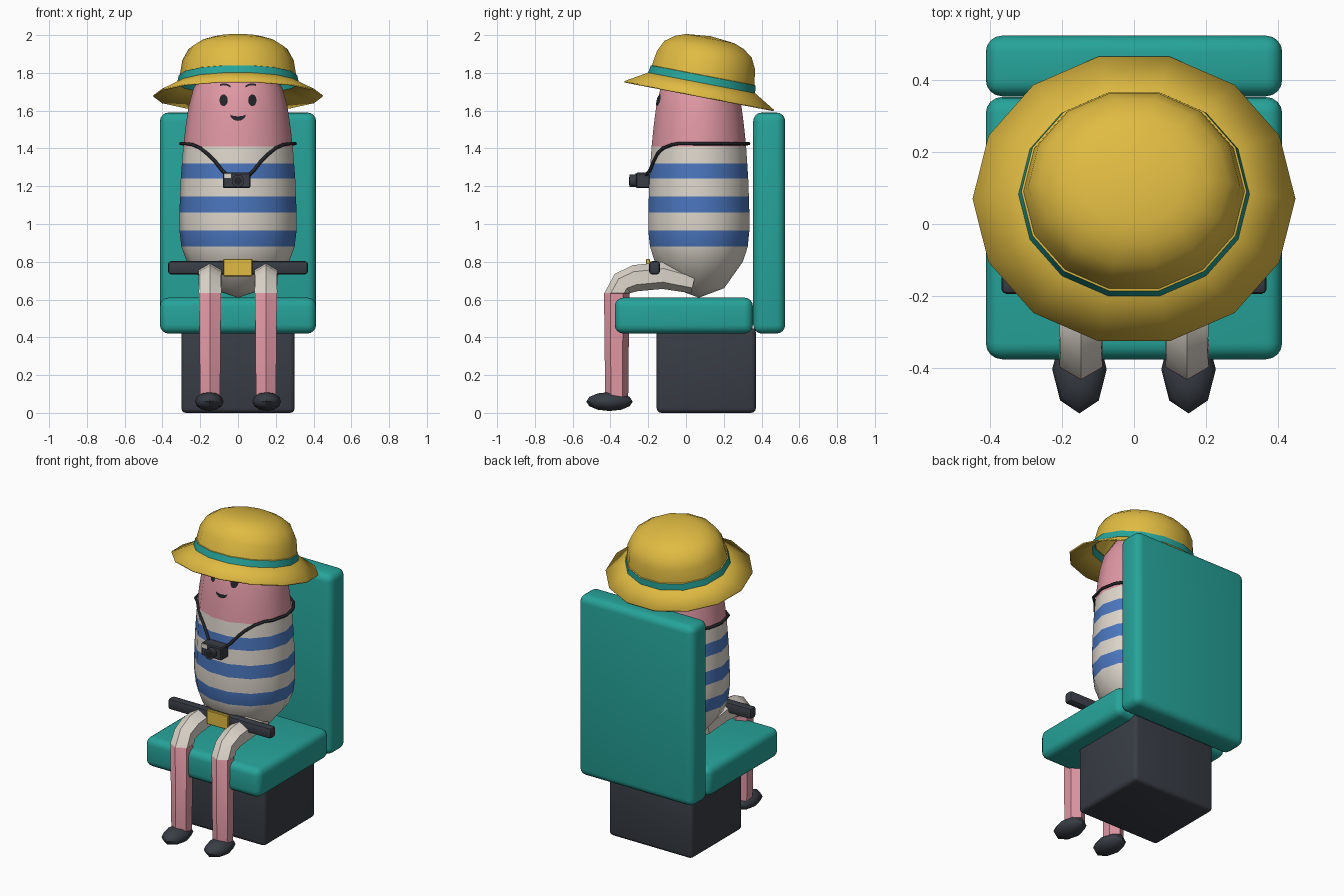
import bpy, bmesh, math
from mathutils import Vector
from mathutils.bvhtree import BVHTree

if "Cube" in bpy.data.objects:
    bpy.data.objects.remove(bpy.data.objects["Cube"])


def material(name, r, g, b):
    lin = [((c / 255 + 0.055) / 1.055) ** 2.4 for c in (r, g, b)]
    m = bpy.data.materials.new(name)
    m.diffuse_color = (*lin, 1)
    m.use_nodes = True
    m.node_tree.nodes["Principled BSDF"].inputs["Base Color"].default_value = m.diffuse_color
    return m


TEAL = material("teal", 38, 164, 154)
GOLD = material("straw_gold", 224, 187, 66)
PINK = material("pink_skin", 224, 152, 164)
CREAM = material("cream", 221, 214, 203)
BLUE = material("stripe_blue", 74, 118, 190)
GREY = material("charcoal", 56, 61, 69)
BLACK = material("black", 36, 37, 41)


def finish(name, bm, mats, angle=30):
    bmesh.ops.recalc_face_normals(bm, faces=bm.faces[:])
    me = bpy.data.meshes.new(name)
    bm.to_mesh(me)
    bm.free()
    for m in mats:
        me.materials.append(m)
    ob = bpy.data.objects.new(name, me)
    bpy.context.collection.objects.link(ob)
    bpy.ops.object.select_all(action='DESELECT')
    ob.select_set(True)
    bpy.context.view_layer.objects.active = ob
    bpy.ops.object.shade_smooth_by_angle(angle=math.radians(angle))
    return ob


def box(name, lo, hi, mat, bevel=0.0, segments=3):
    bm = bmesh.new()
    bmesh.ops.create_cube(bm, size=1)
    for v in bm.verts:
        v.co = [(l + h) / 2 + c * (h - l) for c, l, h in zip(v.co, lo, hi)]
    if bevel:
        bmesh.ops.bevel(bm, geom=bm.edges[:], offset=bevel, segments=segments,
                        profile=0.5, affect='EDGES')
    return finish(name, bm, [mat], 35)


def loft(rings, mats, band):
    """Skin a list of rings (a one-point ring is a pole); band(i) gives the material."""
    bm = bmesh.new()
    rows = [[bm.verts.new(p) for p in ring] for ring in rings]
    for i, (a, b) in enumerate(zip(rows, rows[1:])):
        n = max(len(a), len(b))
        for k in range(n):
            q = [a[k % len(a)], a[(k + 1) % len(a)], b[(k + 1) % len(b)], b[k % len(b)]]
            f = bm.faces.new(list(dict.fromkeys(q)))
            f.material_index = band(i)
    return bm


def oval(r, z, squash, n=14):
    if r == 0:
        return [(0, 0, z)]
    return [(r * math.cos(2 * math.pi * k / n), r * squash * math.sin(2 * math.pi * k / n), z)
            for k in range(n)]


# Seat
box("seat_cushion", (-.413, -.377, .42), (.413, .354, .61), TEAL, .045, 4)
box("seat_back", (-.413, .356, .42), (.413, .525, 1.59), TEAL, .045, 4)
box("pedestal", (-.30, -.155, 0), (.30, .37, .45), GREY, .025)

# Body: skin above a striped shirt
CY = 0.068
profile = [(0, .61), (.155, .66), (.27, .80), (.30, .88), (.31, .965), (.31, 1.06),
           (.307, 1.145), (.303, 1.24), (.297, 1.32), (.29, 1.41), (.277, 1.52),
           (.262, 1.62), (.235, 1.72), (.165, 1.83), (0, 1.89)]


def shirt(i):
    return 2 if i >= 9 else (1 if i in (3, 5, 7) else 0)


bm = loft([oval(r, z, .885) for r, z in profile], [], shirt)
for v in bm.verts:
    v.co.y += CY
tree = BVHTree.FromBMesh(bm)
finish("body", bm, [CREAM, BLUE, PINK], 40)


def on_body(x, z, gap=.005):
    hit = tree.ray_cast(Vector((x, -2, z)), Vector((0, 1, 0)))[0]
    return Vector((x, hit.y - gap, z))


# Face details laid on the head
def face_strip(name, upper, lower):
    bm = bmesh.new()
    a = [bm.verts.new(on_body(*p)) for p in upper]
    b = [bm.verts.new(on_body(*p)) for p in lower]
    for i in range(len(a) - 1):
        bm.faces.new((a[i], b[i], b[i + 1], a[i + 1]))
    bmesh.ops.remove_doubles(bm, verts=bm.verts[:], dist=.0005)
    return finish(name, bm, [BLACK])


T = [math.pi * k / 8 for k in range(9)]
for s, side in ((-1, "left"), (1, "right")):
    face_strip(side + "_eye",
               [(s * .076 - .022 * math.cos(t), 1.655 + .031 * math.sin(t)) for t in T],
               [(s * .076 - .022 * math.cos(t), 1.655 - .031 * math.sin(t)) for t in T])
    arch = [(s * (.04 + .018 * k), 1.728 + (0, .009, .012, .008)[k]) for k in range(4)]
    face_strip(side + "_eyebrow", [(x, z + .005) for x, z in arch],
               [(x, z - .005) for x, z in arch])
face_strip("smile", [(-.042 * math.cos(t), 1.582 - .012 * math.sin(t)) for t in T],
           [(-.042 * math.cos(t), 1.582 - .036 * math.sin(t)) for t in T])

# Tilted sun hat with band
hat_profile = [(.45, 0), (.322, .068), (.314, .108), (.308, .110), (.295, .19),
               (.262, .25), (.205, .287), (.145, .307), (0, .32)]
bm = loft([oval(r, z, .92) for r, z in hat_profile], [], lambda i: 1 if i == 1 else 0)
hat = finish("sun_hat", bm, [GOLD, TEAL], 32)
hat.location = (0, .07, 1.68)
hat.rotation_euler.x = math.radians(-10.9)
sol = hat.modifiers.new("thickness", 'SOLIDIFY')
sol.thickness = .008
sol.offset = -1

# Legs: six-sided tubes, trousers to the knee, then bare shin
path = [(.04, .69, .058), (-.12, .728, .072), (-.27, .713, .07), (-.335, .685, .066),
        (-.362, .635, .07), (-.367, .632, .067), (-.367, .08, .061)]
for s, side in ((-1, "left"), (1, "right")):
    rings = []
    for i, (y, z, r) in enumerate(path):
        p, q = path[max(i - 1, 0)], path[min(i + 1, len(path) - 1)]
        d = Vector((q[0] - p[0], q[1] - p[1])).normalized()
        if i >= 4:
            d = Vector((0, -1))
        n = Vector((d.y, -d.x))
        x = s * (.14 if i == 0 else .148)
        rings.append([(x + r * math.sin(math.pi * k / 3),
                       y + n.x * r * math.cos(math.pi * k / 3),
                       z + n.y * r * math.cos(math.pi * k / 3)) for k in range(6)])
    bm = loft(rings, [], lambda i: 1 if i >= 4 else 0)
    bmesh.ops.holes_fill(bm, edges=[e for e in bm.edges if e.is_boundary])
    finish(side + "_leg", bm, [CREAM, PINK], 35)

    # Shoe
    bm = bmesh.new()
    bmesh.ops.create_uvsphere(bm, u_segments=8, v_segments=6, radius=1)
    for v in bm.verts:
        v.co = (s * .152 + v.co.x * .076, -.405 + v.co.y * .123, .06 + v.co.z * .05)
    finish(side + "_shoe", bm, [GREY], 50)

# Lap bar and buckle
box("lap_bar", (-.37, -.195, .733), (.37, -.138, .803), GREY, .015, 2)
box("buckle", (-.078, -.212, .723), (.076, -.19, .815), GOLD, .004, 1)

# Camera
box("camera_body", (-.08, -.265, 1.19), (.066, -.19, 1.272), GREY, .006, 1)
box("camera_flash", (-.074, -.269, 1.243), (-.036, -.262, 1.268), CREAM)
for name, r, y0, y1, mat in (("camera_lens", .033, -.30, -.26, GREY),
                             ("lens_glass", .021, -.303, -.298, BLACK)):
    bm = bmesh.new()
    bmesh.ops.create_cone(bm, cap_ends=True, segments=14, radius1=r, radius2=r, depth=1)
    for v in bm.verts:
        x, y, z = v.co
        v.co = (x, (y0 + y1) / 2 + z * (y1 - y0), 1.228 + y)
    finish(name, bm, [mat])

# Neck strap: V at the front, loop round the back
half = [Vector((.055, -.215, 1.255))]
half += [on_body(x, z, .008) for x, z in ((.085, 1.285), (.12, 1.33), (.16, 1.37),
                                          (.20, 1.402), (.24, 1.42))]
half += [Vector((.303 * math.cos(a), CY + .268 * math.sin(a), 1.425))
         for a in (math.radians(d) for d in (-25, 0, 20, 40, 60, 80))]
pts = half + [Vector((-p.x, p.y, p.z)) for p in reversed(half)]
cu = bpy.data.curves.new("camera_strap", 'CURVE')
cu.dimensions = '3D'
cu.bevel_depth = .009
cu.bevel_resolution = 1
sp = cu.splines.new('POLY')
sp.points.add(len(pts) - 1)
for p, co in zip(sp.points, pts):
    p.co = (*co, 1)
cu.materials.append(BLACK)
bpy.context.collection.objects.link(bpy.data.objects.new("camera_strap", cu))
